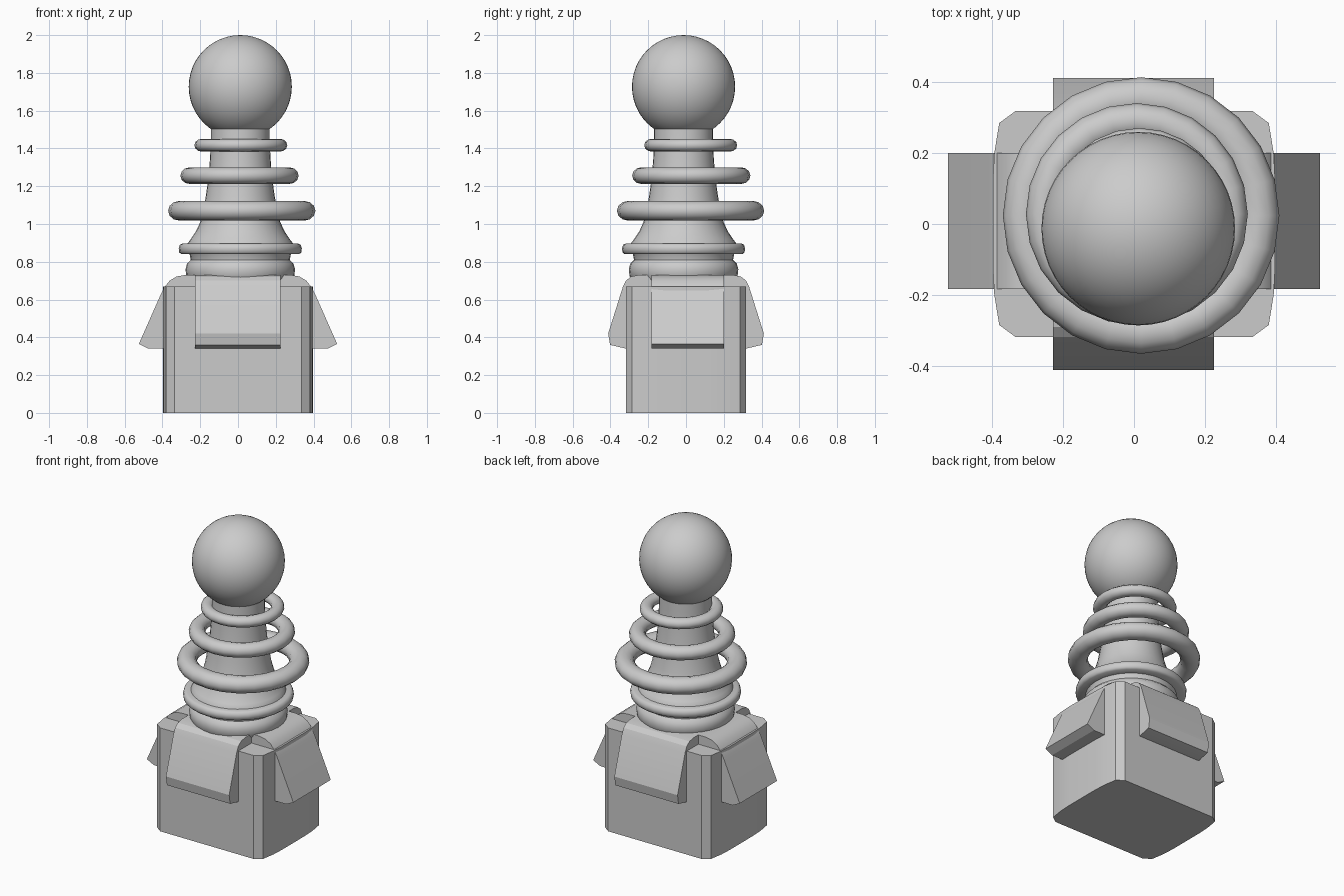
import bpy, bmesh, math
from mathutils import Vector

if "Cube" in bpy.data.objects:
    bpy.data.objects.remove(bpy.data.objects["Cube"])

AXIS = (0.012, -0.013)  # slightly off-centre axis of the turned parts


def finish(name, bm, angle=30):
    bmesh.ops.recalc_face_normals(bm, faces=bm.faces[:])
    me = bpy.data.meshes.new(name)
    bm.to_mesh(me)
    bm.free()
    ob = bpy.data.objects.new(name, me)
    bpy.context.collection.objects.link(ob)
    bpy.ops.object.select_all(action='DESELECT')
    ob.select_set(True)
    bpy.context.view_layer.objects.active = ob
    bpy.ops.object.shade_smooth_by_angle(angle=math.radians(angle))
    return ob


def extrude(name, points, offset, angle=30):
    bm = bmesh.new()
    face = bm.faces.new([bm.verts.new(p) for p in points])
    new = bmesh.ops.extrude_face_region(bm, geom=[face])['geom']
    bmesh.ops.translate(bm, vec=Vector(offset),
                        verts=[v for v in new if isinstance(v, bmesh.types.BMVert)])
    return finish(name, bm, angle)


def lathe(name, profile, center, n=32, closed=False, angle=40):
    bm = bmesh.new()
    rows = []
    for i in range(n):
        a = 2 * math.pi * i / n
        rows.append([bm.verts.new((center[0] + r * math.cos(a),
                                   center[1] + r * math.sin(a), z)) for r, z in profile])
    m = len(profile)
    for i in range(n):
        a, b = rows[i], rows[(i + 1) % n]
        for j in range(m if closed else m - 1):
            k = (j + 1) % m
            bm.faces.new((a[j], b[j], b[k], a[k]))
    if not closed:
        bm.faces.new([r[0] for r in rows])
        bm.faces.new([r[-1] for r in rows])
    return finish(name, bm, angle)


def ring(name, center, z, outer, inner, half_height, n=24):
    mid, half = (outer + inner) / 2, (outer - inner) / 2
    prof = []
    for i in range(12):
        a = 2 * math.pi * i / 12
        prof.append((mid + half * math.cos(a), z + half_height * math.sin(a)))
    return lathe(name, prof, center, n, True, 60)


# Base block with chamfered corners and slightly bowed sides
quarter = [(0.398, 0.12), (0.394, 0.2), (0.38, 0.285), (0.335, 0.318)]
outline = quarter + [(-x, y) for x, y in reversed(quarter)]
outline += [(-x, -y) for x, y in outline]
extrude("base_block", [(x, y, 0) for x, y in outline], (0, 0, 0.67), 15)

# Flaps draped over the four sides
side = [(0.1, 0.66), (0.1, 0.73), (0.28, 0.73), (0.325, 0.722), (0.362, 0.70), (0.39, 0.665),
        (0.41, 0.625), (0.525, 0.365), (0.475, 0.34), (0.38, 0.34), (0.38, 0.66)]
front = [(0.1, 0.66), (0.1, 0.73), (0.25, 0.73), (0.29, 0.722), (0.318, 0.70), (0.335, 0.665),
         (0.412, 0.42), (0.402, 0.36), (0.325, 0.342), (0.3, 0.342), (0.3, 0.66)]
for s, names in ((1, ("right", "back")), (-1, ("left", "front"))):
    extrude(names[0] + "_flap", [(s * x, -0.183, z) for x, z in side], (0, 0.383, 0), 22)
    extrude(names[1] + "_flap", [(-0.228, s * y, z) for y, z in front], (0.453, 0, 0), 22)

# Turned foot and flared neck
lathe("foot_and_neck", [
    (0.25, 0.66), (0.272, 0.70), (0.286, 0.725), (0.29, 0.76), (0.282, 0.79), (0.262, 0.81),
    (0.268, 0.84), (0.285, 0.87), (0.285, 0.89), (0.262, 0.92), (0.235, 0.96), (0.212, 1.01),
    (0.196, 1.07), (0.182, 1.15), (0.168, 1.25), (0.16, 1.35), (0.156, 1.44), (0.156, 1.55)], AXIS)

# Collar fixed to the neck
lathe("collar", [(0.25, 0.84), (0.312, 0.84), (0.323, 0.85), (0.326, 0.87), (0.32, 0.89),
                 (0.305, 0.897), (0.25, 0.897)], AXIS, closed=True, angle=60)

# Loose rings around the neck
ring("lower_ring", (0.02, 0.024), 1.07, 0.39, 0.272, 0.052)
ring("middle_ring", (0.008, 0.028), 1.256, 0.313, 0.215, 0.044)
ring("upper_ring", (0.015, 0.025), 1.417, 0.246, 0.168, 0.034)

# Ball on top
bm = bmesh.new()
bmesh.ops.create_uvsphere(bm, u_segments=48, v_segments=24, radius=0.273)
bmesh.ops.translate(bm, verts=bm.verts[:], vec=(AXIS[0], AXIS[1], 1.727))
finish("ball_top", bm, 60)
